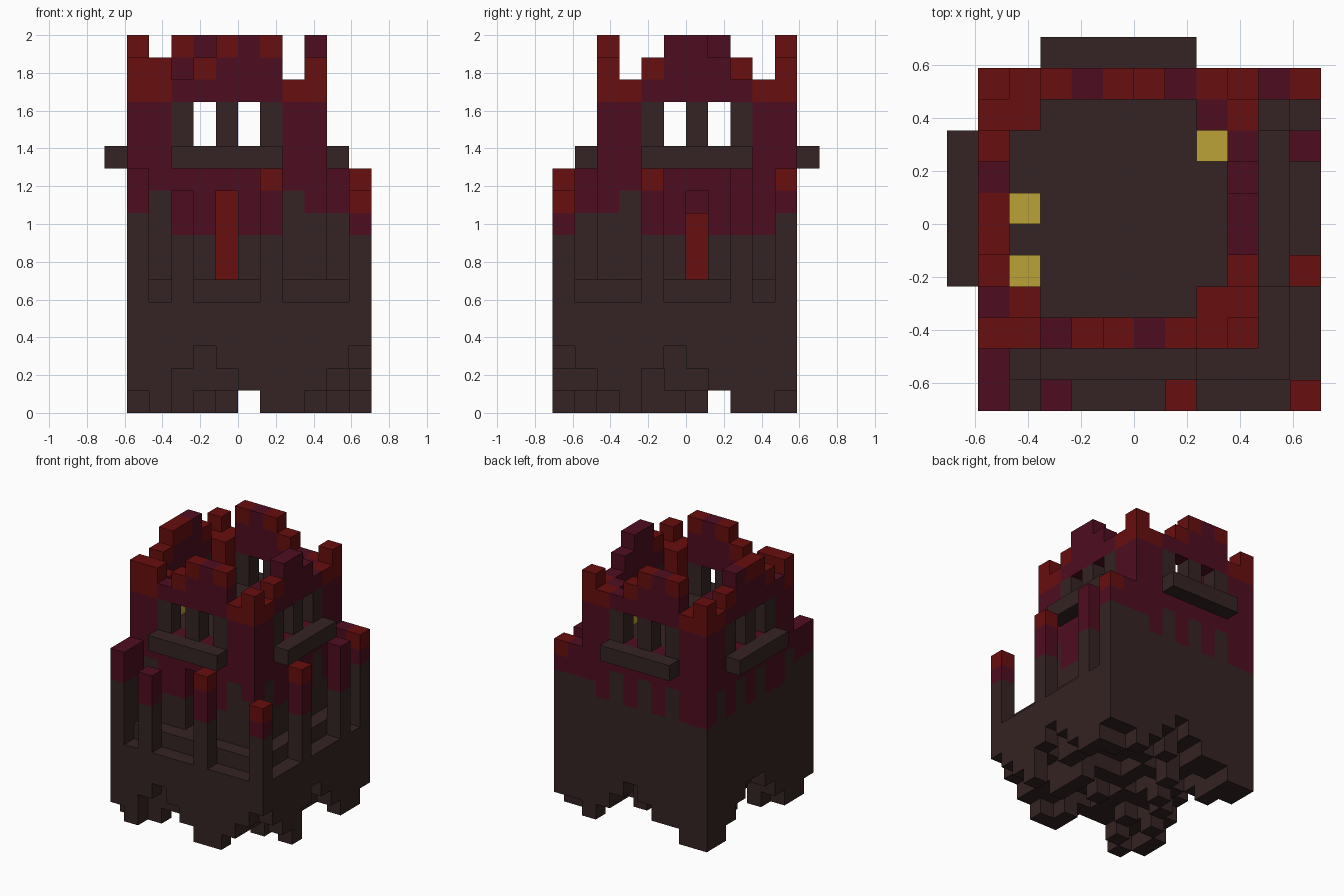
import bpy, bmesh, random

if "Cube" in bpy.data.objects:
    bpy.data.objects.remove(bpy.data.objects["Cube"])
random.seed(4)
S = 2 / 17  # block size; the model is 12 x 12 x 17 blocks

COLOURS = {
    "D": ("dark_brown", (0.036, 0.017, 0.017)),
    "P": ("plum", (0.076, 0.004, 0.015)),
    "R": ("deep_red", (0.14, 0.0044, 0.0044)),
    "Y": ("lamp_yellow", (0.50, 0.36, 0.037)),
}
ORDER = list(COLOURS)
MATS = []
for name, rgb in COLOURS.values():
    m = bpy.data.materials.new(name)
    m.use_nodes = True
    m.diffuse_color = (*rgb, 1)
    bsdf = m.node_tree.nodes["Principled BSDF"]
    bsdf.inputs["Base Color"].default_value = (*rgb, 1)
    bsdf.inputs["Roughness"].default_value = 0.9
    MATS.append(m)

cells = {}  # block position -> (part, colour)


def put(part, colour, i, j, k):
    cells[i, j, k] = (part, colour)


def column(part, i, j, low, high, colour_at):
    for k in range(low, high):
        put(part, colour_at(k), i, j, k)


# Ragged underside: rim heights along each side, random inside
FRONT_RIM = "10232100123"
RIGHT_RIM = "32102321001"
LEFT_RIM = "10012332100"
BACK_RIM = "00112321011"


def underside(i, j):
    if j == 0:
        return int(FRONT_RIM[i - 1])
    if i == 11:
        return int(RIGHT_RIM[j])
    if i == 1:
        return int(LEFT_RIM[j])
    if j == 10:
        return int(BACK_RIM[i - 1])
    return random.choice((0, 1, 1, 2, 2, 3))


# Lower edge of the plum coating on each wall (a is ten)
FRONT_DRIP = "9a88a88a888"
RIGHT_DRIP = "899a88a8a88"
LEFT_DRIP = "99a88a8a8a8"
BACK_DRIP = "88a8a8a8999"


def drip(i, j):
    if j == 10:
        return int(BACK_DRIP[i - 1], 16)
    if i == 1:
        return int(LEFT_DRIP[j], 16)
    if i == 9:
        return int(RIGHT_DRIP[j], 16)
    return int(FRONT_DRIP[i - 1], 16)


# Base and walkway, with a lower rim on the open sides
for i in range(1, 12):
    for j in range(11):
        rim = (j == 0 and i > 1) or (i == 11 and j < 10)
        column("base", i, j, underside(i, j), 5 if rim else 6, lambda k: "D")

# Short end walls where the walkway meets the tower
for i, j, cap in ((1, 0, "P"), (1, 1, "P"), (10, 10, "P"), (11, 10, "R")):
    column("end_wall", i, j, 6, 11,
           lambda k: cap if k == 10 else "P" if k >= drip(i, j) else "D")

# Posts on the rim
for i, j, top, cap in ((3, 0, 10, "P"), (7, 0, 11, "R"), (11, 0, 10, "R"),
                       (11, 4, 11, "R"), (11, 8, 11, "P")):
    column("rim_post", i, j, 5, top,
           lambda k: cap if k == top - 1 else "P" if k >= 8 else "D")

# Tower walls: battlement height above level 14 and cap colour per column
TOPS = {
    "front": ("211233312", "RRPRRPRRR"),
    "back": ("213332112", "RRRPRRPRR"),
    "left": ("212333212", "RPRRRPRRR"),
    "right": ("212332112", "RRRPPPPRR"),
}
TOPS["front"] = ("221233312", TOPS["front"][1])


def wall(part, place, window):
    heights, caps = TOPS[part]
    for n in range(9):
        i, j = place(n)
        top = 14 + int(heights[n])
        corner = n < 2 or n > 6

        def colour_at(k):
            if k == top - 1:
                return caps[n]
            if k >= 14 and corner:
                return "R"
            return "P" if k >= drip(i, j) else "D"

        column(part + "_wall", i, j, 6, top, colour_at)
        # Barred window: three bars and two openings
        if n in window:
            for k in (12, 13):
                if (n - window[0]) % 2:
                    del cells[i, j, k]
                else:
                    put("window_bar", "D", i, j, k)


wall("left", lambda n: (1, n + 2), range(2, 7))
wall("right", lambda n: (9, n + 2), range(2, 7))
wall("front", lambda n: (n + 1, 2), range(2, 7))
wall("back", lambda n: (n + 1, 10), range(2, 7))

# Inner corner piers
for i, j, cap in ((2, 3, "R"), (8, 3, "R"), (2, 9, "R"), (8, 9, "P")):
    column("corner_pier", i, j, 6, 15, lambda k: cap if k > 12 else "P" if k > 9 else "D")

# Upper floor over the hollow room
for i in range(2, 9):
    for j in range(3, 10):
        put("upper_floor", "D", i, j, 11)

# Ledges below the windows
for n in range(5):
    put("front_ledge", "D", n + 3, 1, 11)
    put("back_ledge", "D", n + 3, 11, 11)
    put("left_ledge", "D", 0, n + 4, 11)
    put("right_ledge", "D", 10, n + 4, 11)

# Narrow doorways, with red stacks inside the room
for k in range(6, 10):
    del cells[5, 2, k]
    del cells[9, 6, k]
    put("red_stack", "R", 5, 8, k)
    if k < 9:
        put("red_stack", "R", 3, 6, k)

# Lamps on the upper floor
for i, j in ((2, 4), (2, 6), (8, 8)):
    put("lamp", "Y", i, j, 12)

# Outward faces of a unit block, as corner loops
FACES = []
for axis in range(3):
    u, v = (axis + 1) % 3, (axis + 2) % 3
    for side in (0, 1):
        loop = []
        for a, b in ((0, 0), (1, 0), (1, 1), (0, 1)):
            c = [0, 0, 0]
            c[axis], c[u], c[v] = side, a, b
            loop.append(c)
        step = [0, 0, 0]
        step[axis] = 2 * side - 1
        FACES.append((step, loop if side else loop[::-1]))


# Turn each part's blocks into one mesh of exposed faces
def build(part):
    bm = bmesh.new()
    corners = {}
    for pos, (owner, colour) in cells.items():
        if owner != part:
            continue
        for step, loop in FACES:
            if tuple(p + s for p, s in zip(pos, step)) in cells:
                continue
            verts = []
            for c in loop:
                key = tuple(p + q for p, q in zip(pos, c))
                if key not in corners:
                    x, y, z = key
                    corners[key] = bm.verts.new(((x - 6) * S, (y - 6) * S, z * S))
                verts.append(corners[key])
            bm.faces.new(verts).material_index = ORDER.index(colour)
    mesh = bpy.data.meshes.new(part)
    bm.to_mesh(mesh)
    bm.free()
    for m in MATS:
        mesh.materials.append(m)
    bpy.context.collection.objects.link(bpy.data.objects.new(part, mesh))


for part in sorted({owner for owner, _ in cells.values()}):
    build(part)
